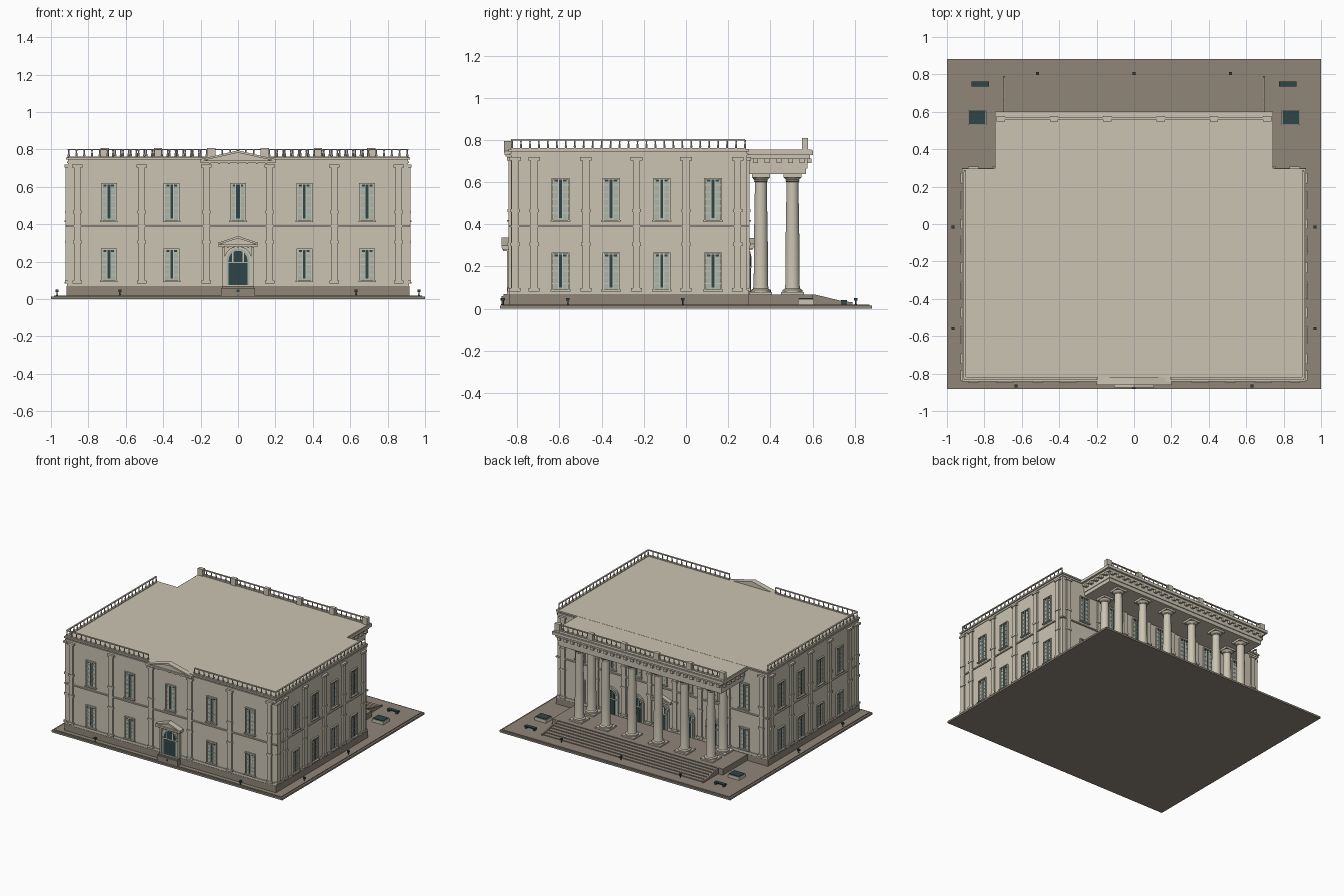
import bpy, bmesh, math
from mathutils import Matrix, Vector

if "Cube" in bpy.data.objects:
    bpy.data.objects.remove(bpy.data.objects["Cube"])


def material(name, rgb):
    m = bpy.data.materials.new(name)
    m.diffuse_color = (*rgb, 1)
    m.use_nodes = True
    m.node_tree.nodes["Principled BSDF"].inputs["Base Color"].default_value = m.diffuse_color
    return m


STONE = material("cream stone", (0.59, 0.55, 0.445))
TAUPE = material("taupe paving", (0.28, 0.24, 0.19))
GLASS = material("pale green glass", (0.40, 0.47, 0.40))
DARK = material("dark teal", (0.03, 0.06, 0.065))
parts = {}


def bm_for(name, mat):
    if name not in parts:
        parts[name] = (bmesh.new(), mat)
    return parts[name][0]


def box(name, mat, x0, x1, y0, y1, z0, z1, M=Matrix()):
    S = Matrix.Diagonal((x1 - x0, y1 - y0, z1 - z0, 1))
    T = Matrix.Translation(((x0 + x1) / 2, (y0 + y1) / 2, (z0 + z1) / 2))
    bmesh.ops.create_cube(bm_for(name, mat), size=1, matrix=M @ T @ S)


def prism(name, mat, pts, y0, y1, M=Matrix()):
    """Extrude an (x, z) outline from y0 to y1."""
    bm = bm_for(name, mat)
    a = [bm.verts.new(M @ Vector((x, y0, z))) for x, z in pts]
    b = [bm.verts.new(M @ Vector((x, y1, z))) for x, z in pts]
    n = len(pts)
    faces = [bm.faces.new(a), bm.faces.new(b[::-1])]
    faces += [bm.faces.new((a[i], b[i], b[(i + 1) % n], a[(i + 1) % n])) for i in range(n)]
    bmesh.ops.recalc_face_normals(bm, faces=faces)


def lathe(name, mat, x, y, profile, n=20):
    """Stack of cones through (radius, z) points."""
    bm = bm_for(name, mat)
    rings = [[bm.verts.new((x + r * math.cos(2 * math.pi * i / n), y + r * math.sin(2 * math.pi * i / n), z))
              for i in range(n)] for r, z in profile]
    for lo, hi in zip(rings, rings[1:]):
        for i in range(n):
            bm.faces.new((lo[i], lo[(i + 1) % n], hi[(i + 1) % n], hi[i]))
    bm.faces.new(rings[0][::-1])
    bm.faces.new(rings[-1])


def wall(x, y, deg):
    """Wall frame: local x runs along the wall, local -y points outward."""
    return Matrix.Translation((x, y, 0)) @ Matrix.Rotation(math.radians(deg), 4, 'Z')


FRONT, BACK = wall(0, -0.83, 0), wall(0, 0.29, 180)
RIGHT, LEFT = wall(0.91, 0, 90), wall(-0.91, 0, -90)


def window(M, u, z0, z1, w=0.042, gap=0.007):
    box("window_panes", GLASS, u - w + .008, u + w - .008, -.004, .01, z0, z1, M)
    box("window_dark_centres", DARK, u - gap, u + gap, -.006, .01, z0 + .01, z1 - .008, M)
    box("window_dark_centres", DARK, u - .028, u + .028, -.006, .01, z1 - .018, z1 - .008, M)
    for s in (-1, 1):
        a, b = sorted((u + s * w, u + s * (w - .007)))
        box("window_frames", STONE, a, b, -.011, .01, z0, z1, M)
        a, b = sorted((u + s * gap, u + s * (gap + .005)))
        box("window_frames", STONE, a, b, -.008, .01, z0, z1, M)
        a, b = sorted((u + s * (gap + .004), u + s * (w - .006)))
        for i in range(1, 6):
            z = z0 + (z1 - z0) * i / 6
            box("window_bars", STONE, a, b, -.007, .01, z - .002, z + .002, M)
    box("window_frames", STONE, u - w, u + w, -.012, .01, z1 - .007, z1, M)
    box("window_sills", STONE, u - w - .005, u + w + .005, -.018, .01, z0 - .008, z0, M)


def pilaster(M, u):
    box("pilasters", STONE, u - .017, u + .017, -.012, .01, .09, .705, M)
    box("pilasters", STONE, u - .028, u + .028, -.018, .01, .703, .718, M)
    for z, w in ((.09, .026), (.305, .022), (.465, .022)):
        box("pilasters", STONE, u - w, u + w, -.016, .01, z - .008, z + .008, M)


def pediment(M, u, z, half, rise, depth):
    box("pediments", STONE, u - half, u + half, -depth, .01, z, z + .012, M)
    prism("pediments", STONE, [(u - half * .9, z + .012), (u + half * .9, z + .012), (u, z + rise - .008)],
          -depth + .012, .01, M)
    for s in (-1, 1):
        prism("pediments", STONE, [(u + s * half, z + .01), (u + s * half, z + .02), (u, z + rise),
                                   (u, z + rise - .013)], -depth - .002, .01, M)
    for i in range(-3, 4):
        x = u + i * half * .25
        box("pediments", STONE, x - .004, x + .004, -depth + .004, .01, z - .007, z, M)


def arch(u, z0, z1, r):
    n = 12
    return [(u - r, z0), (u + r, z0)] + [(u + r * math.cos(math.pi * i / n), z1 - r + r * math.sin(math.pi * i / n))
                                         for i in range(n + 1)]


def arched_door(M, u, r, z1):
    prism("door_surrounds", STONE, arch(u, .07, z1 + .012, r + .012), -.012, .01, M)
    prism("door_fanlights", GLASS, arch(u, .075, z1, r), -.015, .01, M)
    prism("door_leaves", DARK, arch(u, .075, z1 - .012, r - .012), -.018, .01, M)
    for s in (-1, 1):
        box("door_mullions", STONE, u + s * r * .45 - .003, u + s * r * .45 + .003, -.02, .01, .195, z1 - .02, M)
    box("door_mullions", STONE, u - r, u + r, -.02, .01, .192, .199, M)


def balustrade(p, q, z0=.755, z1=.803):
    """Rails and balusters from p to q."""
    p, q = Vector((*p, 0)), Vector((*q, 0))
    d = q - p
    M = Matrix.Translation(p) @ Matrix.Rotation(math.atan2(d.y, d.x), 4, 'Z')
    box("balustrade_rails", STONE, 0, d.length, -.008, .008, z0, z0 + .006, M)
    box("balustrade_rails", STONE, 0, d.length, -.006, .006, z1 - .006, z1, M)
    n = round(d.length / .042)
    for i in range(n + 1):
        v = p + d * i / n
        lathe("balusters", STONE, v.x, v.y, [(.004, z0), (.006, z0 + .014), (.0035, z0 + .03), (.005, z1 - .003)], 6)


# ground slab, plinth and portico platform
box("ground_slab", TAUPE, -1, 1, -.883, .883, 0, .014)
box("ground_slab", TAUPE, -.985, .985, -.87, .87, .014, .02)
box("plinth", TAUPE, -.917, .917, -.838, .297, .02, .07)
box("portico_platform", TAUPE, -.74, .74, .29, .6, .02, .067)

# back stairs and sloping cheek walls
for i in range(6):
    box("back_steps", TAUPE, -.69, .69, .59, .63 + i * .03, .02, .06 - i * .0067)
side = Matrix.Rotation(math.radians(90), 4, 'Z')
for s in (-1, 1):
    prism("step_cheeks", TAUPE, [(.59, .02), (.79, .02), (.79, .03), (.74, .036), (.61, .067), (.59, .067)],
          s * .695 - .006, s * .695 + .006, side)

# main block, belt course, cornice and roof
box("main_walls", STONE, -.91, .91, -.83, .29, .07, .75)
box("base_moulding", STONE, -.915, .915, -.836, .296, .07, .088)
box("belt_course", STONE, -.919, .919, -.84, .30, .386, .395)
box("cornice", STONE, -.915, .915, -.836, .296, .728, .736)
box("cornice", STONE, -.92, .92, -.842, .298, .745, .756)

# front face
for u in (.86, .515, .17):
    for s in (-1, 1):
        pilaster(FRONT, s * u)
for u in (-.69, -.355, .355, .69):
    window(FRONT, u, .1, .27)
    window(FRONT, u, .42, .62)
window(FRONT, 0, .42, .62, gap=.012)
arched_door(FRONT, 0, .062, .27)
pediment(FRONT, 0, .28, .108, .057, .042)
pediment(FRONT, 0, .728, .2, .067, .03)
box("front_door_step", TAUPE, -.09, .09, -.875, -.83, .02, .06)
box("front_door_step", STONE, -.085, .085, -.865, -.83, .06, .07)
for s in (-1, 1):
    box("door_side_piers", STONE, s * .078 - .007, s * .078 + .007, -.85, -.83, .07, .28)

# side faces
for M, s in ((RIGHT, 1), (LEFT, -1)):
    for y in (-.81, -.72, -.475, -.235, 0, .245):
        pilaster(M, s * y)
    for y in (-.595, -.355, -.115, .128):
        window(M, s * y, .09, .265)
        window(M, s * y, .42, .62)

# back face
for i in range(-2, 3):
    arched_door(BACK, i * .22, .05, .27)
    window(BACK, i * .22, .42, .62)
pediment(BACK, 0, .285, .085, .05, .03)
for s in (-1, 1):
    window(BACK, s * .71, .1, .27)
    window(BACK, s * .71, .42, .62)
    for u in (.86, .57, .33, .11):
        pilaster(BACK, s * u)

# portico columns
spots = [(-.57 + i * .228, .505) for i in range(6)] + [(-.57, .355), (.57, .355)]
for x, y in spots:
    box("column_plinths", STONE, x - .054, x + .054, y - .054, y + .054, .067, .078)
    lathe("portico_columns", STONE, x, y, [(.047, .078), (.047, .088), (.037, .094), (.034, .11), (.033, .3),
                                           (.028, .6), (.034, .604), (.03, .609), (.042, .622)])
    box("column_caps", STONE, x - .043, x + .043, y - .043, y + .043, .622, .638)

# portico entablature, cornice blocks and roof
box("portico_entablature", STONE, -.705, .705, .28, .57, .637, .665)
box("portico_entablature", STONE, -.71, .71, .28, .576, .665, .71)
box("portico_cornice", STONE, -.725, .725, .28, .587, .71, .728)
box("portico_cornice", STONE, -.742, .742, .28, .602, .728, .75)
box("portico_roof", STONE, -.735, .735, .28, .595, .75, .755)
for i in range(25):
    x = -.69 + i * .0575
    box("cornice_blocks", STONE, x - .012, x + .012, .57, .594, .69, .712)
for s in (-1, 1):
    for i in range(5):
        y = .33 + i * .055
        box("cornice_blocks", STONE, s * .715 - .018, s * .715 + .018, y - .012, y + .012, .69, .712)

# roof balustrades and portico pedestals
balustrade((-.905, -.825), (-.2, -.825))
balustrade((.2, -.825), (.905, -.825))
for s in (-1, 1):
    balustrade((s * .905, -.825), (s * .905, .28))
balustrade((-.71, .565), (.71, .565))
for i in range(6):
    x = -.7125 + i * .285
    box("balustrade_pedestals", STONE, x - .022, x + .022, .549, .578, .75, .808)

# lamp posts around the slab
lamps = [(-.515, .805), (0, .805), (.515, .805), (0, -.872), (-.63, -.867), (.63, -.867)]
lamps += [(s * .967, y) for s in (-1, 1) for y in (-.015, -.56)]
for x, y in lamps:
    lathe("lamp_posts", DARK, x, y, [(.006, .018), (.003, .024), (.003, .04)], 8)
    box("lamp_heads", DARK, x - .008, x + .008, y - .008, y + .008, .038, .05)

# planters and benches at the back corners
for s in (-1, 1):
    x = s * .838
    box("planters", STONE, x - .049, x + .049, .53, .608, .02, .044)
    box("planter_tops", DARK, x - .044, x + .044, .535, .603, .044, .049)
    x = s * .822
    box("bench_seats", DARK, x - .046, x + .046, .735, .763, .034, .04)
    for e in (-1, 1):
        box("bench_legs", DARK, x + e * .035 - .006, x + e * .035 + .006, .737, .761, .018, .036)

# turn the collected meshes into objects
for name, (bm, mat) in parts.items():
    me = bpy.data.meshes.new(name)
    bm.to_mesh(me)
    bm.free()
    me.materials.append(mat)
    ob = bpy.data.objects.new(name, me)
    bpy.context.collection.objects.link(ob)
    if name == "portico_columns":
        bpy.context.view_layer.objects.active = ob
        ob.select_set(True)
        bpy.ops.object.shade_smooth_by_angle(angle=math.radians(30))
        ob.select_set(False)
